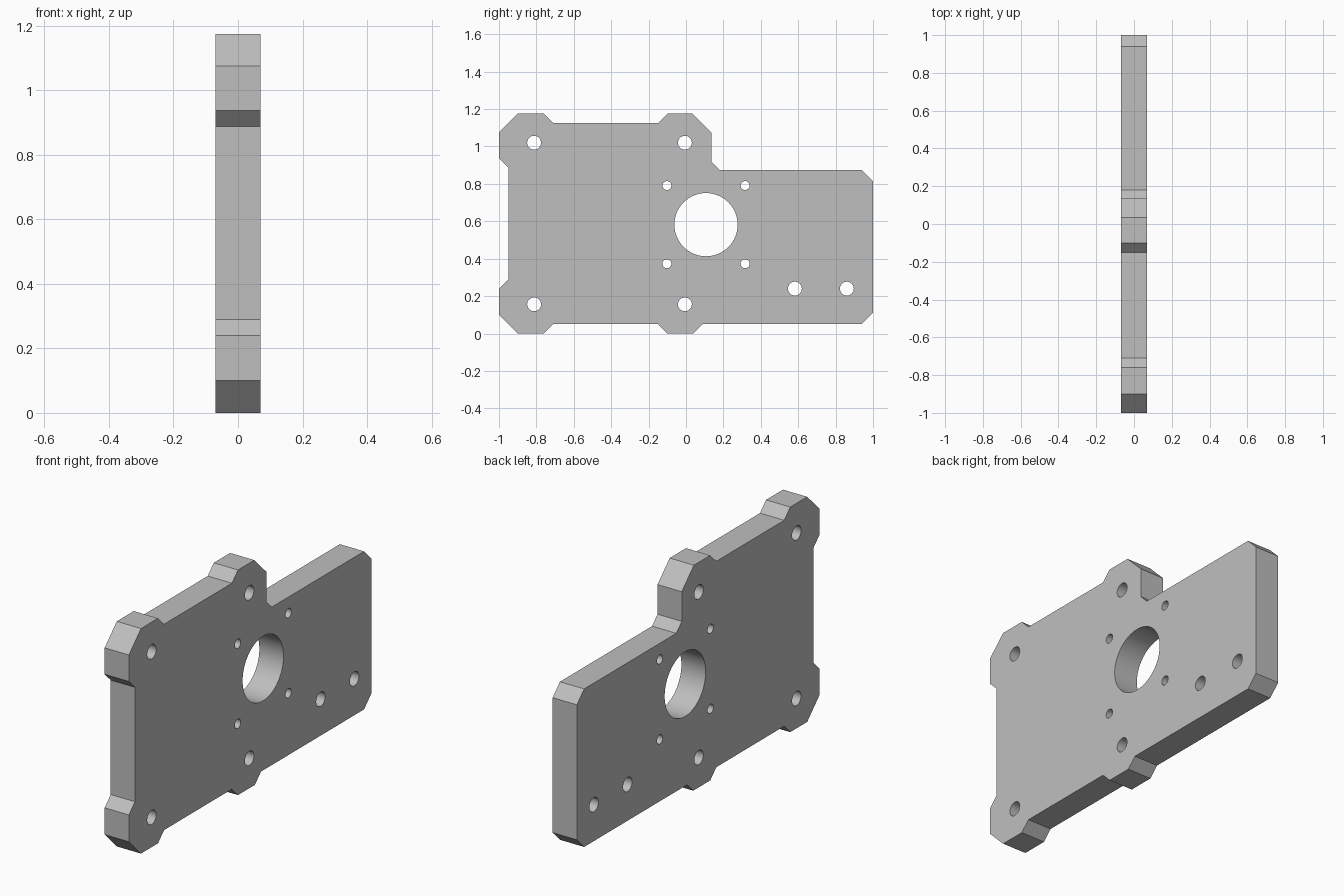
import bpy
import bmesh
import math
from mathutils import Matrix

if "Cube" in bpy.data.objects:
    bpy.data.objects.remove(bpy.data.objects["Cube"], do_unlink=True)

HALF_THICKNESS = 0.07


def make_material(name, colour):
    material = bpy.data.materials.new(name)
    material.use_nodes = True
    material.diffuse_color = colour
    material.node_tree.nodes["Principled BSDF"].inputs["Base Color"].default_value = colour
    return material


def add_loop(curve, points):
    """Add a closed straight-sided loop; inner loops become holes."""
    spline = curve.splines.new("POLY")
    spline.points.add(len(points) - 1)
    for target, (u, v) in zip(spline.points, points):
        target.co = (u, v, 0, 1)
    spline.use_cyclic_u = True


def add_hole(curve, y, z, radius, sides=48):
    angles = [2 * math.pi * i / sides for i in range(sides)]
    add_loop(curve, [(y + radius * math.cos(a), z + radius * math.sin(a)) for a in angles])


# Plate outline with chamfered lugs, as (y, z) pairs
outline = [
    # bottom edge
    (-1, 0.1), (-0.9, 0), (-0.76, 0), (-0.71, 0.05),
    (-0.15, 0.05), (-0.1, 0), (0.04, 0), (0.09, 0.05), (0.94, 0.05),
    # back edge and low arm
    (1, 0.11), (1, 0.815), (0.94, 0.875), (0.18, 0.875),
    # top edge
    (0.135, 0.92), (0.135, 1.075), (0.035, 1.175), (-0.1, 1.175), (-0.15, 1.125),
    (-0.71, 1.125), (-0.76, 1.175), (-0.9, 1.175), (-1, 1.075),
    # front edge
    (-1, 0.937), (-0.95, 0.887), (-0.95, 0.29), (-1, 0.24),
]

curve = bpy.data.curves.new("mounting_plate", "CURVE")
curve.dimensions = "2D"
curve.fill_mode = "BOTH"
curve.extrude = HALF_THICKNESS
add_loop(curve, outline)

# Central bore with four small screw holes around it
bore_y, bore_z, spacing = 0.107, 0.582, 0.209
add_hole(curve, bore_y, bore_z, 0.169, 64)
for side in (-1, 1):
    for level in (-1, 1):
        add_hole(curve, bore_y + side * spacing, bore_z + level * spacing, 0.024, 32)

# Lug holes
for y in (-0.812, -0.006):
    for z in (0.156, 1.02):
        add_hole(curve, y, z, 0.037)

# Arm holes
for y in (0.582, 0.86):
    add_hole(curve, y, 0.24, 0.037)

# Stand the plate upright and turn it into a clean mesh
plate = bpy.data.objects.new("mounting_plate", curve)
bpy.context.collection.objects.link(plate)
bpy.ops.object.select_all(action="DESELECT")
bpy.context.view_layer.objects.active = plate
plate.select_set(True)
bpy.ops.object.convert(target="MESH")
plate = bpy.context.object

upright = Matrix(((0, 0, 1, 0), (1, 0, 0, 0), (0, 1, 0, 0), (0, 0, 0, 1)))
bm = bmesh.new()
bm.from_mesh(plate.data)
bm.transform(upright)
bmesh.ops.remove_doubles(bm, verts=bm.verts, dist=0.0001)
bmesh.ops.recalc_face_normals(bm, faces=bm.faces)
bm.to_mesh(plate.data)
bm.free()

plate.data.materials.clear()
plate.data.materials.append(make_material("plain grey", (0.52, 0.52, 0.52, 1)))
bpy.ops.object.shade_smooth_by_angle(angle=math.radians(30))
